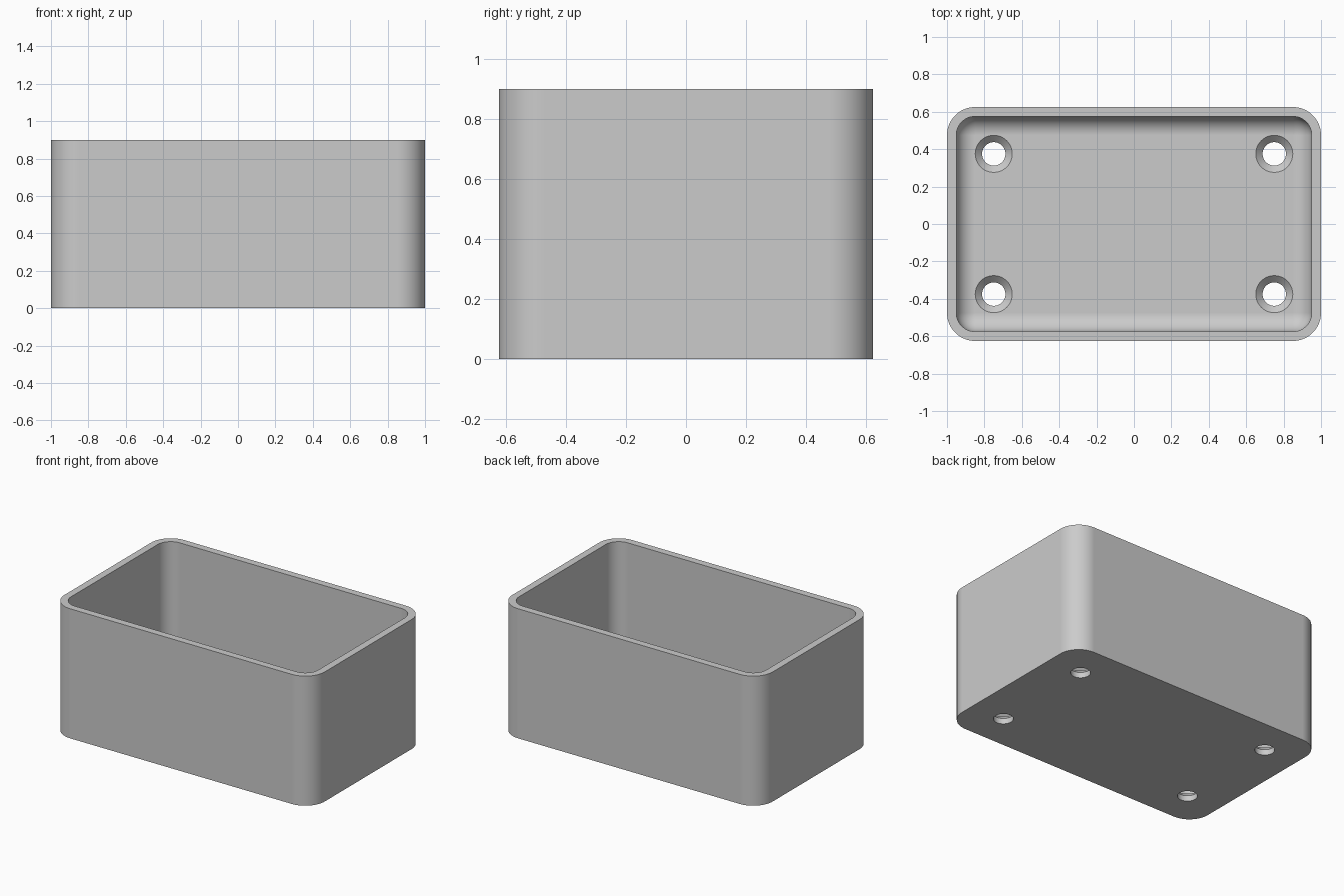
import bpy, bmesh
from math import sin, cos, pi, radians

HALF_X, HALF_Y, HEIGHT = 1.0, 0.625, 0.9
CORNER, WALL, FLOOR = 0.15, 0.05, 0.075
FILLET = CORNER - WALL
HOLE, SINK = 0.0625, 0.099
STEPS = 16

default = bpy.data.objects.get("Cube")
if default:
    bpy.data.objects.remove(default, do_unlink=True)

grey = bpy.data.materials.new("matte grey")
grey.use_nodes = True
colour = (0.6, 0.6, 0.6, 1)
grey.diffuse_color = colour
grey.node_tree.nodes["Principled BSDF"].inputs["Base Color"].default_value = colour


def rounded_rectangle(bm, inset, z):
    """Ring of vertices that follows the outer outline, moved inwards."""
    r = CORNER - inset
    ring = []
    for i, (sx, sy) in enumerate([(1, 1), (-1, 1), (-1, -1), (1, -1)]):
        for k in range(STEPS + 1):
            a = (i + k / STEPS) * pi / 2
            ring.append(bm.verts.new((sx * (HALF_X - CORNER) + r * cos(a),
                                      sy * (HALF_Y - CORNER) + r * sin(a), z)))
    return ring


def circle(bm, x, y, radius, z, sides=48):
    return [bm.verts.new((x + radius * cos(2 * pi * k / sides),
                          y + radius * sin(2 * pi * k / sides), z))
            for k in range(sides)]


def skin(bm, rings):
    """Bridge successive rings and cap both ends."""
    for a, b in zip(rings, rings[1:]):
        for k in range(len(a)):
            n = (k + 1) % len(a)
            bm.faces.new((a[k], a[n], b[n], b[k]))
    bm.faces.new(rings[0][::-1])
    bm.faces.new(rings[-1])


def finish(bm, name):
    bmesh.ops.remove_doubles(bm, verts=bm.verts, dist=1e-5)
    bmesh.ops.recalc_face_normals(bm, faces=bm.faces)
    mesh = bpy.data.meshes.new(name)
    bm.to_mesh(mesh)
    bm.free()
    mesh.materials.append(grey)
    obj = bpy.data.objects.new(name, mesh)
    bpy.context.collection.objects.link(obj)
    return obj


# Open box: outer wall, rim, inner wall, floor fillet
bm = bmesh.new()
profile = [(0, 0), (0, HEIGHT), (WALL, HEIGHT)]
for k in range(STEPS + 1):
    a = k / STEPS * pi / 2
    profile.append((WALL + FILLET * (1 - cos(a)), FLOOR + FILLET * (1 - sin(a))))
skin(bm, [rounded_rectangle(bm, inset, z) for inset, z in profile])
box = finish(bm, "open_box")

# Four countersunk screw holes
bm = bmesh.new()
for x in (-0.75, 0.75):
    for y in (-0.375, 0.375):
        skin(bm, [circle(bm, x, y, r, z) for r, z in
                  [(HOLE, -0.1), (HOLE, FLOOR + HOLE - SINK), (SINK, FLOOR), (SINK, 0.2)]])
holes = finish(bm, "screw_hole_cutter")
holes.hide_render = True

cut = box.modifiers.new("screw holes", 'BOOLEAN')
cut.operation = 'DIFFERENCE'
cut.solver = 'EXACT'
cut.object = holes
bpy.ops.object.select_all(action='DESELECT')
box.select_set(True)
bpy.context.view_layer.objects.active = box
bpy.ops.object.modifier_apply(modifier=cut.name)
bpy.data.objects.remove(holes, do_unlink=True)

# Smooth corners, flat walls
bpy.ops.object.shade_smooth_by_angle(angle=radians(30))
flat = box.modifiers.new("flat walls", 'WEIGHTED_NORMAL')
flat.keep_sharp = True
